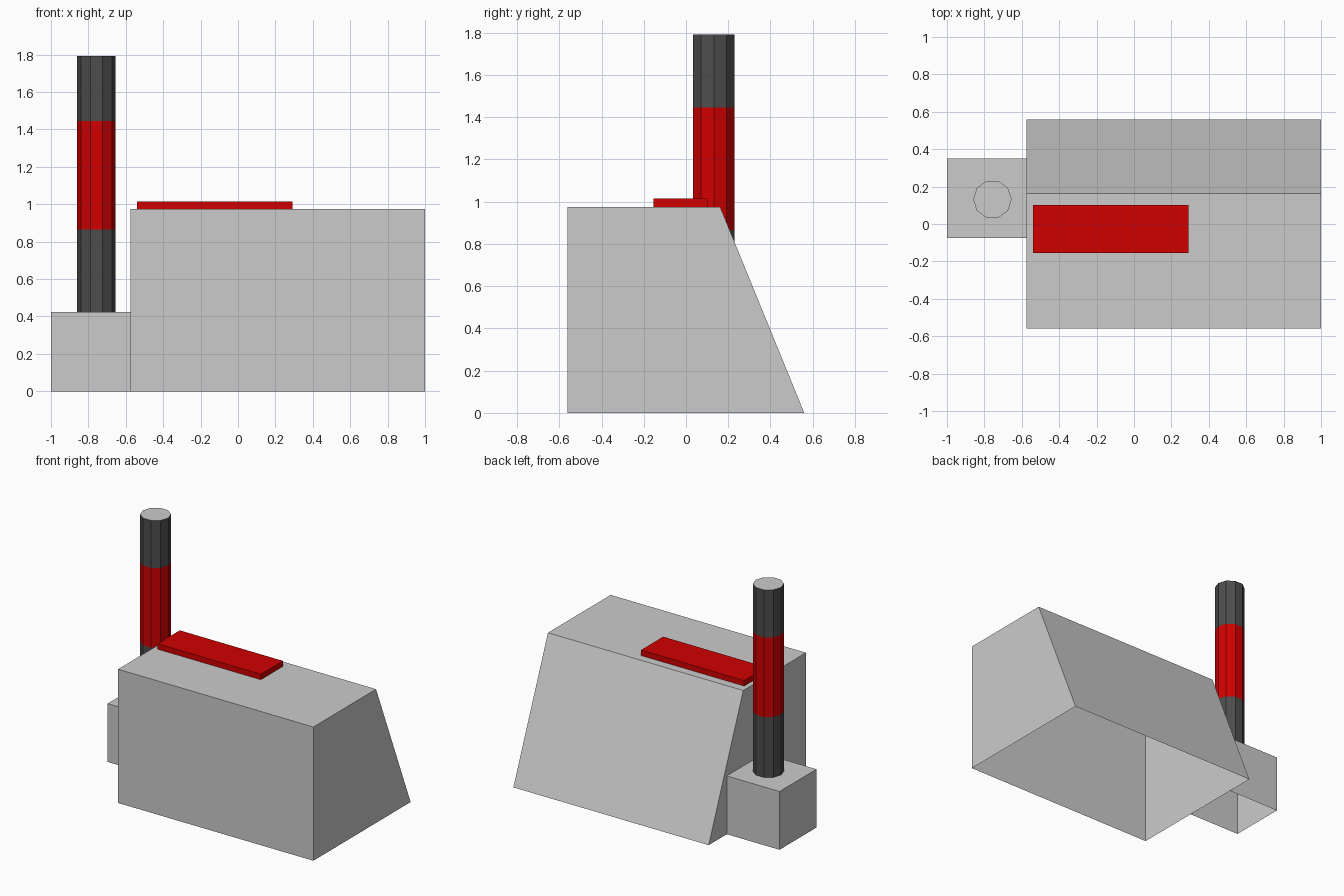
import bpy
import bmesh
from math import cos, sin, tau

old = bpy.data.objects.get("Cube")
if old:
    bpy.data.objects.remove(old)


def material(name, rgb):
    mat = bpy.data.materials.new(name)
    mat.use_nodes = True
    color = (*rgb, 1)
    mat.diffuse_color = color
    mat.node_tree.nodes["Principled BSDF"].inputs["Base Color"].default_value = color
    return mat


grey = material("light grey", (0.6, 0.6, 0.6))
red = material("signal red", (0.64, 0.0, 0.0))
dark = material("dark grey", (0.075, 0.075, 0.075))


def shell(name, rings, mats, rule=None):
    """Skin a stack of equal-sized rings, closed on top and open below."""
    bm = bmesh.new()
    loops = [[bm.verts.new(p) for p in ring] for ring in rings]
    for low, high in zip(loops, loops[1:]):
        for i in range(len(low)):
            j = (i + 1) % len(low)
            bm.faces.new((low[i], low[j], high[j], high[i]))
    bm.faces.new(loops[-1])
    bm.normal_update()
    if rule:
        for face in bm.faces:
            face.material_index = rule(face)
    mesh = bpy.data.meshes.new(name)
    bm.to_mesh(mesh)
    bm.free()
    for mat in mats:
        mesh.materials.append(mat)
    obj = bpy.data.objects.new(name, mesh)
    bpy.context.collection.objects.link(obj)
    return obj


def rectangle(x0, x1, y0, y1, z):
    return [(x0, y0, z), (x1, y0, z), (x1, y1, z), (x0, y1, z)]


# Main hall with a sloping back wall and no floor
shell("main_hall", [rectangle(-0.575, 1, -0.56, 0.56, 0),
                    rectangle(-0.575, 1, -0.56, 0.162, 0.975)], [grey])

# Low annex carrying the chimney, also without a floor
shell("chimney_base", [rectangle(-1, -0.575, -0.074, 0.351, z) for z in (0, 0.425)], [grey])

# Flat panel on the roof
shell("roof_panel", [rectangle(-0.54, 0.292, -0.154, 0.101, z) for z in (0.975, 1.015)], [red])

# Ten-sided chimney with a red band and a light cap
SIDES, RADIUS = 10, 0.103
BAND_LOW, BAND_HIGH = 0.865, 1.446


def chimney_ring(z):
    return [(-0.757 + RADIUS * cos(tau * i / SIDES),
             0.132 + RADIUS * sin(tau * i / SIDES), z) for i in range(SIDES)]


def chimney_color(face):
    if abs(face.normal.z) > 0.5:
        return 2
    return int(BAND_LOW < face.calc_center_median().z < BAND_HIGH)


shell("chimney", [chimney_ring(z) for z in (0.425, BAND_LOW, BAND_HIGH, 1.792)],
      [dark, red, grey], chimney_color)
